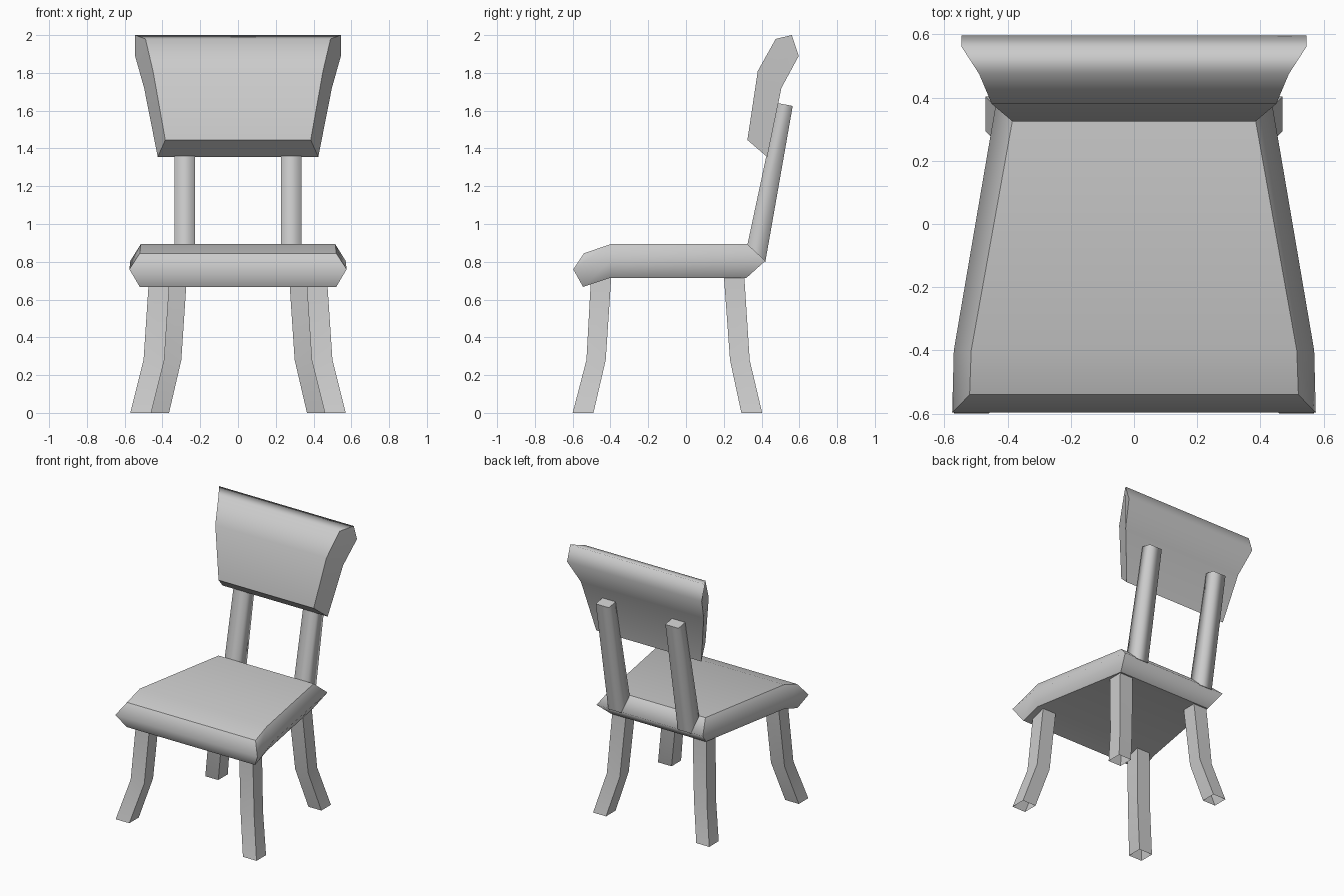
import bpy
import bmesh

if "Cube" in bpy.data.objects:
    bpy.data.objects.remove(bpy.data.objects["Cube"], do_unlink=True)

grey = bpy.data.materials.new("plain grey")
grey.use_nodes = True
COLOUR = (0.6, 0.6, 0.6, 1)
grey.diffuse_color = COLOUR
grey.node_tree.nodes["Principled BSDF"].inputs["Base Color"].default_value = COLOUR


def loft(name, rings, groups, caps=()):
    """Skin closed rings; edges stay sharp where face groups differ."""
    bm = bmesh.new()
    loops = [[bm.verts.new(p) for p in ring] for ring in rings]
    n = len(rings[0])
    group_of = {}
    for a, b in zip(loops, loops[1:]):
        for i in range(n):
            j = (i + 1) % n
            group_of[bm.faces.new((a[i], a[j], b[j], b[i]))] = groups[i]
    for end in (0, -1):
        for cap in caps:
            group_of[bm.faces.new([loops[end][i] for i in cap])] = f"cap{end}"
    for face in bm.faces:
        face.smooth = True
    for edge in bm.edges:
        edge.smooth = len({group_of[f] for f in edge.link_faces}) == 1
    bmesh.ops.recalc_face_normals(bm, faces=bm.faces[:])
    mesh = bpy.data.meshes.new(name)
    bm.to_mesh(mesh)
    bm.free()
    mesh.materials.append(grey)
    obj = bpy.data.objects.new(name, mesh)
    bpy.context.collection.objects.link(obj)
    return obj


def both_sides(points):
    """Outline from half-width stations, left side then right."""
    return ([(-x, y, z) for x, y, z in points]
            + [(x, y, z) for x, y, z in reversed(points)])


def rect(x0, x1, y0, y1, z0, z1, side):
    """Four-sided section whose height runs from z0 to z1 along y."""
    return [(side * x0, y0, z0), (side * x1, y0, z0),
            (side * x1, y1, z1), (side * x0, y1, z1)]


# Seat: top, widest and bottom outlines, drooping at the front
seat_levels = [
    [(0.52, -0.54, 0.845), (0.515, -0.40, 0.893), (0.385, 0.325, 0.893)],
    [(0.575, -0.597, 0.76), (0.57, -0.40, 0.805), (0.43, 0.42, 0.805)],
    [(0.52, -0.545, 0.667), (0.515, -0.40, 0.715), (0.385, 0.32, 0.715)],
]
loft("seat", [both_sides(level) for level in seat_levels],
     ["left", "left", "back", "right", "right", "front"],
     [(0, 1, 4, 5), (1, 2, 3, 4)])

# Backrest: curved slab, front face narrower than the back
back_profile = [
    (0.385, 0.325, 1.445), (0.45, 0.38, 1.81), (0.49, 0.475, 1.98),
    (0.545, 0.56, 2.0), (0.545, 0.597, 1.89), (0.497, 0.505, 1.72),
    (0.425, 0.43, 1.355),
]
loft("backrest", [[(s * x, y, z) for x, y, z in back_profile] for s in (-1, 1)],
     ["shell"] * 6 + ["underside"],
     [(0, 1, 5, 6), (1, 2, 3, 4, 5)])

# Leg sections: inner x, outer x, front y, back y, height
front_leg = [(0.46, 0.57, -0.60, -0.49, 0), (0.39, 0.50, -0.527, -0.425, 0.28),
             (0.36, 0.47, -0.502, -0.395, 0.73)]
rear_leg = [(0.365, 0.47, 0.293, 0.403, 0), (0.30, 0.405, 0.233, 0.337, 0.28),
            (0.27, 0.38, 0.20, 0.308, 0.73)]

for side, label in ((1, "left"), (-1, "right")):
    # Back posts, leaning backwards with softened long edges
    loft(f"{label}_back_post",
         [rect(0.228, 0.335, 0.31, 0.42, 0.82, 0.80, side),
          rect(0.228, 0.335, 0.485, 0.565, 1.64, 1.625, side)],
         ["side"] * 4, [(0, 1, 2, 3)])
    # Splayed legs, open at the foot
    for part, sections in (("front_leg", front_leg), ("rear_leg", rear_leg)):
        loft(f"{label}_{part}",
             [rect(x0, x1, y0, y1, z, z, side) for x0, x1, y0, y1, z in sections],
             ["front", "outer", "back", "inner"])
